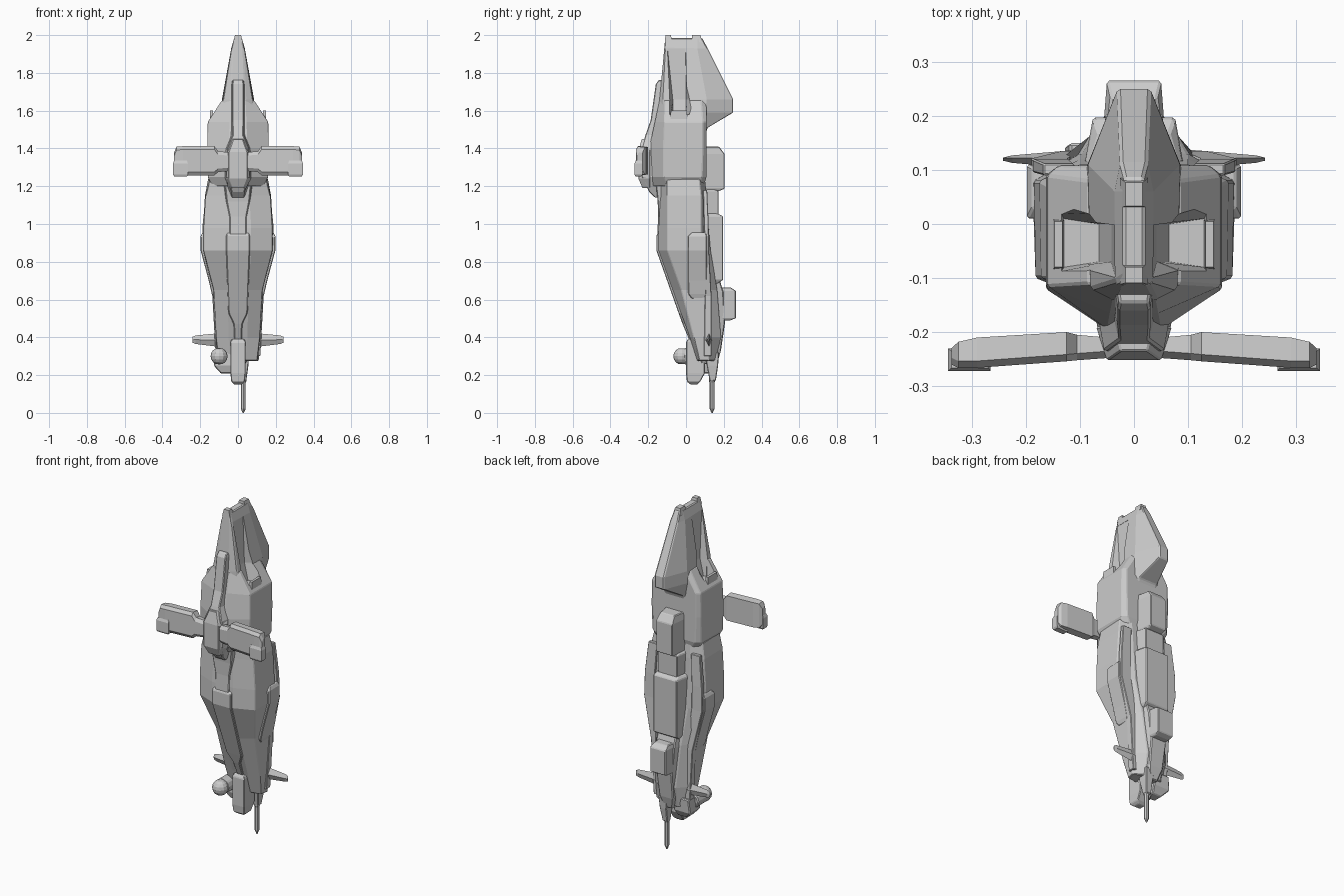
import bpy, bmesh
from math import sin, cos, pi


def make(name, rings, bevel=0.0, mirror=False, cutter=None):
    """Skin a list of equal-length 3D rings into a closed flat-shaded solid."""
    bm = bmesh.new()
    vs = [[bm.verts.new(p) for p in r] for r in rings]
    n = len(rings[0])
    for a, b in zip(vs, vs[1:]):
        for i in range(n):
            j = (i + 1) % n
            bm.faces.new((a[i], a[j], b[j], b[i]))
    bm.faces.new(vs[0][::-1])
    bm.faces.new(vs[-1])
    bmesh.ops.recalc_face_normals(bm, faces=bm.faces)
    me = bpy.data.meshes.new(name)
    bm.to_mesh(me)
    bm.free()
    ob = bpy.data.objects.new(name, me)
    bpy.context.collection.objects.link(ob)
    if bevel:
        m = ob.modifiers.new("bevel", "BEVEL")
        m.width, m.segments, m.limit_method = bevel, 1, "ANGLE"
    if mirror:
        ob.modifiers.new("mirror", "MIRROR")
    if cutter:
        m = ob.modifiers.new("cut", "BOOLEAN")
        m.operation, m.object, m.solver = "DIFFERENCE", cutter, "EXACT"
    return ob


def hull(name, secs, **kw):
    """Sections (z, half outline front to back), mirrored across x."""
    return make(name, [[(x, y, z) for x, y in h] + [(-x, y, z) for x, y in reversed(h)]
                       for z, h in secs], **kw)


def slab(name, secs, **kw):
    """Sections (z, half width front, half width back, y front, y back)."""
    return hull(name, [(z, [(a, f), (b, k)]) for z, a, b, f, k in secs], **kw)


def rect(z, x0, x1, y0, y1):
    return [(x0, y0, z), (x1, y0, z), (x1, y1, z), (x0, y1, z)]


def tube(name, x, y, prof, n=8):
    """Turned solid along z from (z, radius) pairs."""
    return make(name, [[(x + r * cos(2 * pi * i / n), y + r * sin(2 * pi * i / n), z)
                        for i in range(n)] for z, r in prof])


# exhaust recess cutter (one per side)
cut = make("exhaust_recess_cutter", [
    [(.065, -.07, 1.56), (.065, 0, 1.56), (.13, .01, 1.56), (.13, -.08, 1.56)],
    [(.042, -.07, 1.66), (.042, 0, 1.66), (.15, .05, 1.66), (.15, -.115, 1.66)],
    [(.034, -.098, 1.93), (.034, -.002, 1.93), (.15, .01, 1.93), (.15, -.11, 1.93)]],
    mirror=True)
cut.hide_render = True
cut.display_type = "WIRE"

# engine block
hull("engine_block", [
    (1.20, [(.05, -.175), (.135, -.10), (.14, .07), (.10, .095)]),
    (1.25, [(.06, -.185), (.16, -.12), (.16, .085), (.135, .108)]),
    (1.40, [(.05, -.195), (.163, -.12), (.163, .09), (.14, .108)]),
    (1.54, [(.045, -.165), (.16, -.115), (.16, .09), (.14, .108)]),
    (1.655, [(.04, -.14), (.085, -.11), (.085, .08), (.07, .108)])],
    bevel=.004, cutter=cut)

# tail fin between the exhausts
hull("tail_fin", [
    (1.47, [(.04, -.14), (.08, -.11), (.09, .09), (.06, .10)]),
    (1.51, [(.04, -.145), (.082, -.115), (.092, .09), (.06, .115)]),
    (1.59, [(.04, -.145), (.082, -.12), (.09, .10), (.03, .25)]),
    (1.66, [(.04, -.14), (.08, -.12), (.085, .11), (.03, .25)]),
    (1.93, [(.028, -.115), (.036, -.105), (.036, .06), (.025, .115)]),
    (1.985, [(.018, -.11), (.02, -.09), (.02, .06), (.018, .085)])],
    bevel=.005, cutter=cut)
for nm, a, b in (("fin_cap_front", -.112, -.072), ("fin_cap_back", .03, .085)):
    slab(nm, [(1.96, .026, .026, a, b), (2.0, .016, .016, a + .003, b - .008)])

# exhaust vanes
make("exhaust_vane", [rect(1.53, .128, .15, -.085, .01), rect(1.6, .132, .147, -.08, .005)],
     mirror=True)

# main fuselage
hull("fuselage", [
    (.275, [(.04, .06), (.10, .07), (.11, .12), (.05, .155)]),
    (.40, [(.05, .02), (.115, .04), (.12, .12), (.06, .185)]),
    (.65, [(.055, -.07), (.128, -.025), (.135, .10), (.08, .165)]),
    (.86, [(.07, -.145), (.182, -.10), (.188, .08), (.10, .13)]),
    (.98, [(.07, -.145), (.182, -.10), (.185, .08), (.10, .12)]),
    (1.15, [(.06, -.135), (.172, -.10), (.175, .08), (.10, .11)]),
    (1.24, [(.06, -.14), (.15, -.10), (.158, .07), (.10, .10)])], bevel=.004)

# side armour pods
make("side_pod", [
    rect(.605, .10, .130, .03, .10), rect(.63, .10, .139, .012, .108),
    rect(.70, .10, .155, .01, .11), rect(.86, .12, .198, .01, .11),
    rect(.935, .13, .198, .01, .11), rect(.955, .13, .188, .03, .105)],
    bevel=.004, mirror=True)

# side strakes running along the rear edge of the hull
make("side_strake", [
    rect(.30, .085, .118, .095, .135), rect(.62, .09, .136, .10, .135),
    rect(.86, .12, .19, .10, .122), rect(1.0, .12, .187, .095, .12),
    rect(1.18, .11, .168, .09, .112)], bevel=.003, mirror=True)

# front keel plate
slab("keel_plate", [
    (.36, .018, .02, .028, .08), (.47, .022, .03, -.018, .05),
    (.53, .05, .055, -.04, .02), (.86, .062, .07, -.157, -.08),
    (.94, .062, .07, -.157, -.08), (.955, .055, .06, -.145, -.08)], bevel=.004)
slab("keel_upper", [
    (.93, .045, .055, -.152, -.08), (1.04, .045, .055, -.148, -.08),
    (1.12, .06, .075, -.15, -.08), (1.22, .07, .09, -.16, -.08)], bevel=.004)

# spine and hub carrying the cross wing
slab("front_spine", [
    (1.14, .03, .04, -.165, -.12), (1.17, .034, .05, -.195, -.13),
    (1.25, .06, .075, -.235, -.15), (1.40, .055, .07, -.235, -.15),
    (1.47, .028, .045, -.215, -.14), (1.55, .03, .04, -.187, -.12),
    (1.74, .03, .036, -.16, -.11), (1.762, .027, .033, -.145, -.11)], bevel=.004)
slab("hub_cover", [
    (1.19, .03, .045, -.23, -.19), (1.24, .05, .07, -.252, -.19),
    (1.38, .05, .07, -.252, -.19), (1.45, .025, .035, -.235, -.19)], bevel=.003)


# cross wing
def wing_ring(x, f, b, lo, hi):
    c = .018
    return [(x, f, lo + c), (x, f, hi - c), (x, f + c * .7, hi), (x, b, hi - .004),
            (x, b, lo + .004), (x, f + c * .7, lo)]


make("cross_wing", [
    wing_ring(.05, -.248, -.21, 1.28, 1.38), wing_ring(.105, -.252, -.205, 1.275, 1.385),
    wing_ring(.125, -.254, -.20, 1.258, 1.412), wing_ring(.29, -.266, -.21, 1.258, 1.412),
    wing_ring(.325, -.266, -.218, 1.26, 1.41), wing_ring(.338, -.260, -.23, 1.28, 1.38)],
    mirror=True)
make("wing_tip_block", [rect(1.252, .27, .338, -.268, -.235),
                        rect(1.262, .265, .344, -.272, -.23),
                        rect(1.32, .265, .344, -.272, -.23),
                        rect(1.335, .27, .338, -.266, -.235)], mirror=True)

# dorsal equipment blocks: z low, z high, half width, depth
for nm, z0, z1, w, k, cl, ch in (
        ("dorsal_block_upper", 1.175, 1.41, .052, .205, .012, .04),
        ("dorsal_collar", 1.03, 1.185, .062, .173, .01, .01),
        ("dorsal_block_main", .685, 1.055, .076, .197, .02, .015),
        ("dorsal_block_lower", .49, .665, .05, .265, .012, .02)):
    slab(nm, [(z0, w * 1.2, w * .9, .07, k - .03), (z0 + cl, w * 1.3, w, .07, k),
              (z1 - ch, w * 1.3, w, .07, k), (z1, w * 1.25, w * .85, .07, k - .03)], bevel=.004)

# rear lower fairing towards the nose
slab("rear_fairing", [
    (.26, .04, .025, .08, .165), (.33, .075, .045, .08, .185),
    (.48, .09, .05, .08, .207), (.64, .095, .06, .08, .198),
    (.70, .095, .06, .08, .18)], bevel=.005)

# nose box
slab("nose_box", [
    (.15, .02, .02, .025, .06), (.165, .036, .036, .005, .075), (.21, .04, .04, 0, .10),
    (.375, .04, .04, 0, .10), (.39, .034, .034, .01, .10)], bevel=.004)

# chin block on one side only
make("chin_block", [rect(.208, -.09, -.03, .06, .12), rect(.25, -.128, -.02, .045, .145),
                    rect(.33, -.12, -.02, .05, .15)], bevel=.005)

# sensor ball and mount
tube("sensor_ball", -.10, -.022, [(.30 - .045 * cos(t * pi / 8), .045 * sin(t * pi / 8))
                                  for t in range(1, 8)], 12)
make("sensor_mount", [[(-.10 + .045 * cos(i * pi / 4), y, .30 + .045 * sin(i * pi / 4))
                       for i in range(8)] for y in (-.01, .09)], bevel=.006)

# gun barrel and shroud
tube("gun_barrel", .028, .138, [(.006, .006), (.022, .013), (.16, .013), (.17, .017), (.30, .017)])
make("gun_shroud", [rect(.17, .012, .044, .125, .158), rect(.25, .01, .055, .11, .17),
                    rect(.32, 0, .06, .10, .175)], bevel=.004)
tube("gun_tip", .028, .138, [(0, .004), (.02, .008)])

# canards
make("canard", [[(x, .12 - t, (a + b) / 2), (x, .122, a), (x, .12 + t, (a + b) / 2), (x, .122, b)]
                for x, t, a, b in ((.06, .02, .34, .425), (.12, .016, .352, .42),
                                   (.225, .007, .365, .41), (.242, .003, .372, .402))],
     mirror=True)
